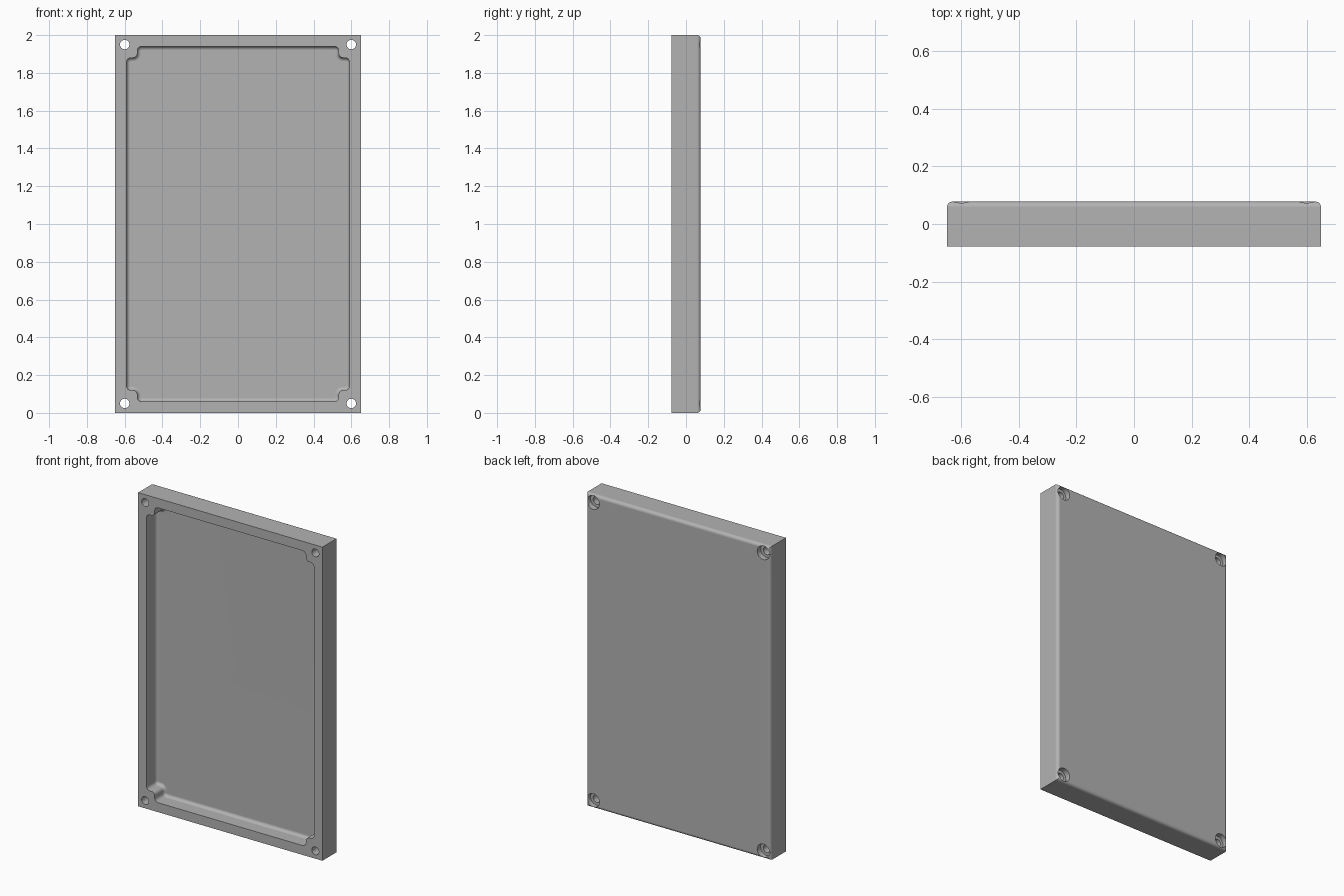
import bpy, bmesh, math
from mathutils import Vector

cube = bpy.data.objects.get("Cube")
if cube:
    bpy.data.objects.remove(cube)

W, H, FRONT, BACK = 0.65, 1.0, -0.078, 0.078   # half width, half height, depth limits
FLOOR = 0.022                                  # depth of the tray floor
STEPS = 8

grey = bpy.data.materials.new("grey")
grey.use_nodes = True
colour = (0.45, 0.45, 0.45, 1)
grey.diffuse_color = colour
grey.node_tree.nodes["Principled BSDF"].inputs["Base Color"].default_value = colour


def loft(name, rings):
    """Closed solid through (outline, y) rings; outlines are (x, z) points."""
    bm = bmesh.new()
    loops = [[bm.verts.new((x, y, z + H)) for x, z in pts] for pts, y in rings]
    n = len(loops[0])
    for a, b in zip(loops, loops[1:]):
        for i in range(n):
            j = (i + 1) % n
            bm.faces.new((a[i], a[j], b[j], b[i]))
    bm.faces.new(loops[0])
    bm.faces.new(loops[-1])
    bmesh.ops.recalc_face_normals(bm, faces=bm.faces)
    mesh = bpy.data.meshes.new(name)
    bm.to_mesh(mesh)
    bm.free()
    mesh.materials.append(grey)
    obj = bpy.data.objects.new(name, mesh)
    bpy.context.collection.objects.link(obj)
    return obj


def fillet(radius):
    """Pairs of (inset, advance) along a quarter round."""
    angles = [math.pi / 2 * i / STEPS for i in range(STEPS + 1)]
    return [(radius * (1 - math.cos(a)), radius * math.sin(a)) for a in angles]


def rectangle(inset):
    x, z = W - inset, H - inset
    return [(x, z), (-x, z), (-x, -z), (x, -z)]


def arc(cx, cz, r, start, end):
    return [(cx + r * math.cos(a), cz + r * math.sin(a))
            for a in (math.radians(start + (end - start) * i / 6) for i in range(7))]


def pocket(inset):
    """Rectangle with a rounded notch around each screw corner."""
    x, z = 0.59 - inset, 0.94 - inset
    nx, nz = 0.533 - inset, 0.88 - inset
    r, s = 0.023 - inset, 0.023 + inset
    quarter = (arc(x - r, nz - r, r, 0, 90) + arc(nx + s, nz + s, s, 270, 180)
               + arc(nx - r, z - r, r, 0, 90))
    points = []
    for sx, sz in ((1, 1), (-1, 1), (-1, -1), (1, -1)):
        part = [(px * sx, pz * sz) for px, pz in quarter]
        points += part if sx * sz > 0 else part[::-1]
    return points


def circle(x, z, r):
    return [(x + r * math.cos(math.tau * i / 32), z + r * math.sin(math.tau * i / 32))
            for i in range(32)]


# Outer shell, rounded along the back edges
ROUND = 0.02
shell = loft("tray_cover", [(rectangle(0), FRONT)]
             + [(rectangle(d), BACK - ROUND + a) for d, a in fillet(ROUND)])

# Front pocket with a filleted floor
cutters = [loft("pocket_cutter", [(pocket(0), FRONT - 0.05)]
                + [(pocket(d), FLOOR - ROUND + a) for d, a in fillet(ROUND)])]

# Counterbored screw holes in the corners
for sx in (-1, 1):
    for sz in (-1, 1):
        x, z = sx * 0.6, sz * 0.95
        cutters.append(loft("screw_hole_cutter", [
            (circle(x, z, 0.025), FRONT - 0.05), (circle(x, z, 0.025), BACK - 0.035),
            (circle(x, z, 0.043), BACK - 0.035), (circle(x, z, 0.043), BACK + 0.05)]))

bpy.context.view_layer.objects.active = shell
for cutter in cutters:
    cut = shell.modifiers.new("cut", "BOOLEAN")
    cut.operation = "DIFFERENCE"
    cut.solver = "EXACT"
    cut.object = cutter
    bpy.ops.object.modifier_apply(modifier=cut.name)
    bpy.data.objects.remove(cutter)

# Smooth rounds with crisp edges and flat faces
bpy.ops.object.select_all(action="DESELECT")
shell.select_set(True)
bpy.ops.object.shade_smooth_by_angle(angle=math.radians(30))
weighted = shell.modifiers.new("flat_faces", "WEIGHTED_NORMAL")
weighted.keep_sharp = True
